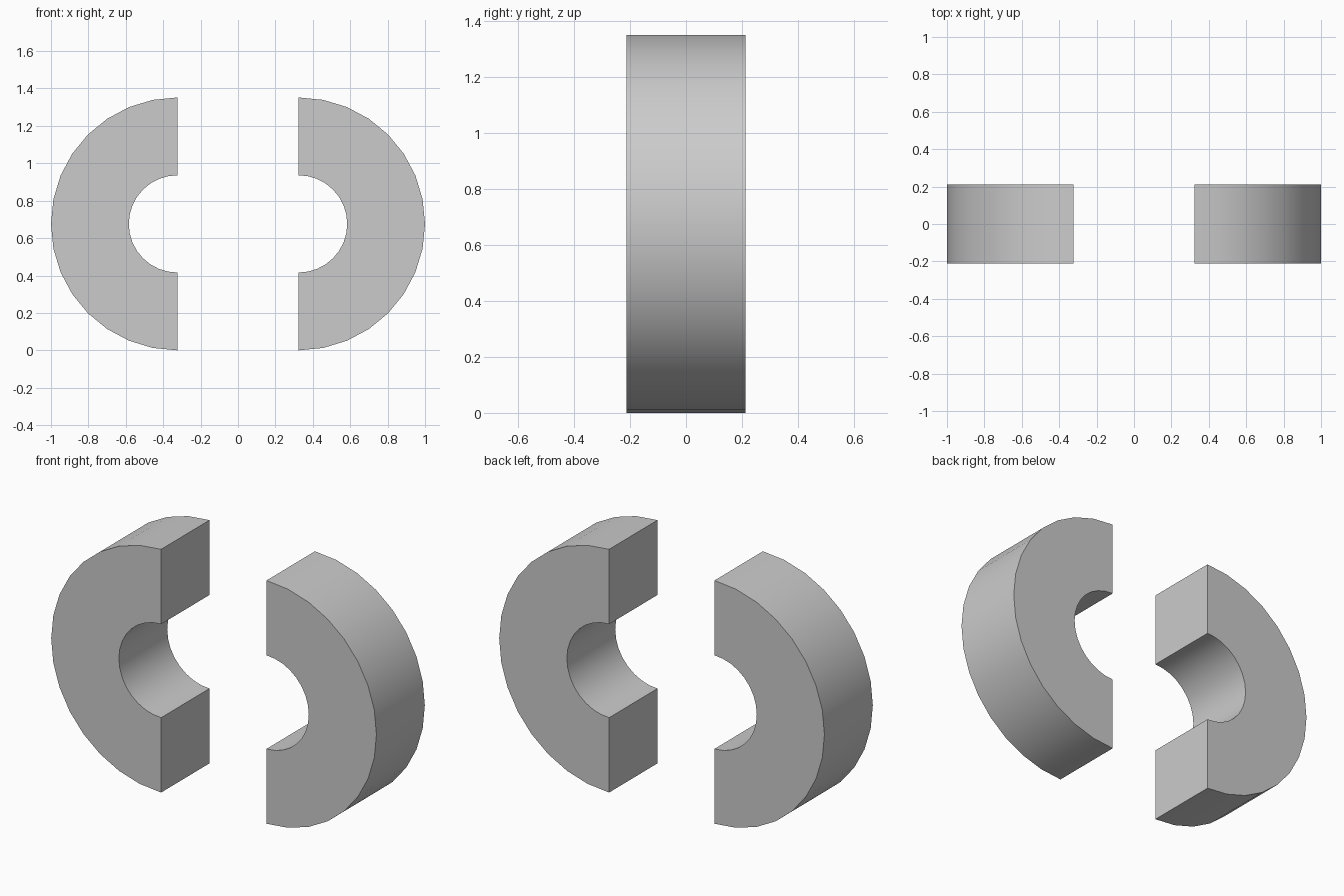
import bpy, bmesh, math

if "Cube" in bpy.data.objects:
    bpy.data.objects.remove(bpy.data.objects["Cube"])

R_OUT, R_IN = 0.676, 0.26      # ring radii
CUT_X, DEPTH = 0.324, 0.425    # flat cut position, thickness along y
STEPS = 16                     # segments per half circle


def half_ring(name, side):
    """Half of a thick ring, bulging away from the centre on the given side."""
    def arc(r):
        angles = [math.pi * (i / STEPS - 0.5) for i in range(STEPS + 1)]
        return [(side * (CUT_X + r * math.cos(a)), -DEPTH / 2,
                 R_OUT + r * math.sin(a)) for a in angles]

    bm = bmesh.new()
    outer = [bm.verts.new(p) for p in arc(R_OUT)]
    inner = [bm.verts.new(p) for p in arc(R_IN)]
    face = bm.faces.new(outer + inner[::-1])
    # extrude the C-shaped profile through the thickness
    ext = bmesh.ops.extrude_face_region(bm, geom=[face], use_keep_orig=True)
    verts = [v for v in ext["geom"] if isinstance(v, bmesh.types.BMVert)]
    bmesh.ops.translate(bm, verts=verts, vec=(0, DEPTH, 0))
    bmesh.ops.recalc_face_normals(bm, faces=bm.faces)
    mesh = bpy.data.meshes.new(name)
    bm.to_mesh(mesh)
    bm.free()

    obj = bpy.data.objects.new(name, mesh)
    bpy.context.collection.objects.link(obj)
    bpy.ops.object.select_all(action="DESELECT")
    obj.select_set(True)
    bpy.context.view_layer.objects.active = obj
    bpy.ops.object.shade_smooth_by_angle(angle=math.radians(30))


half_ring("left_half_ring", -1)
half_ring("right_half_ring", 1)
